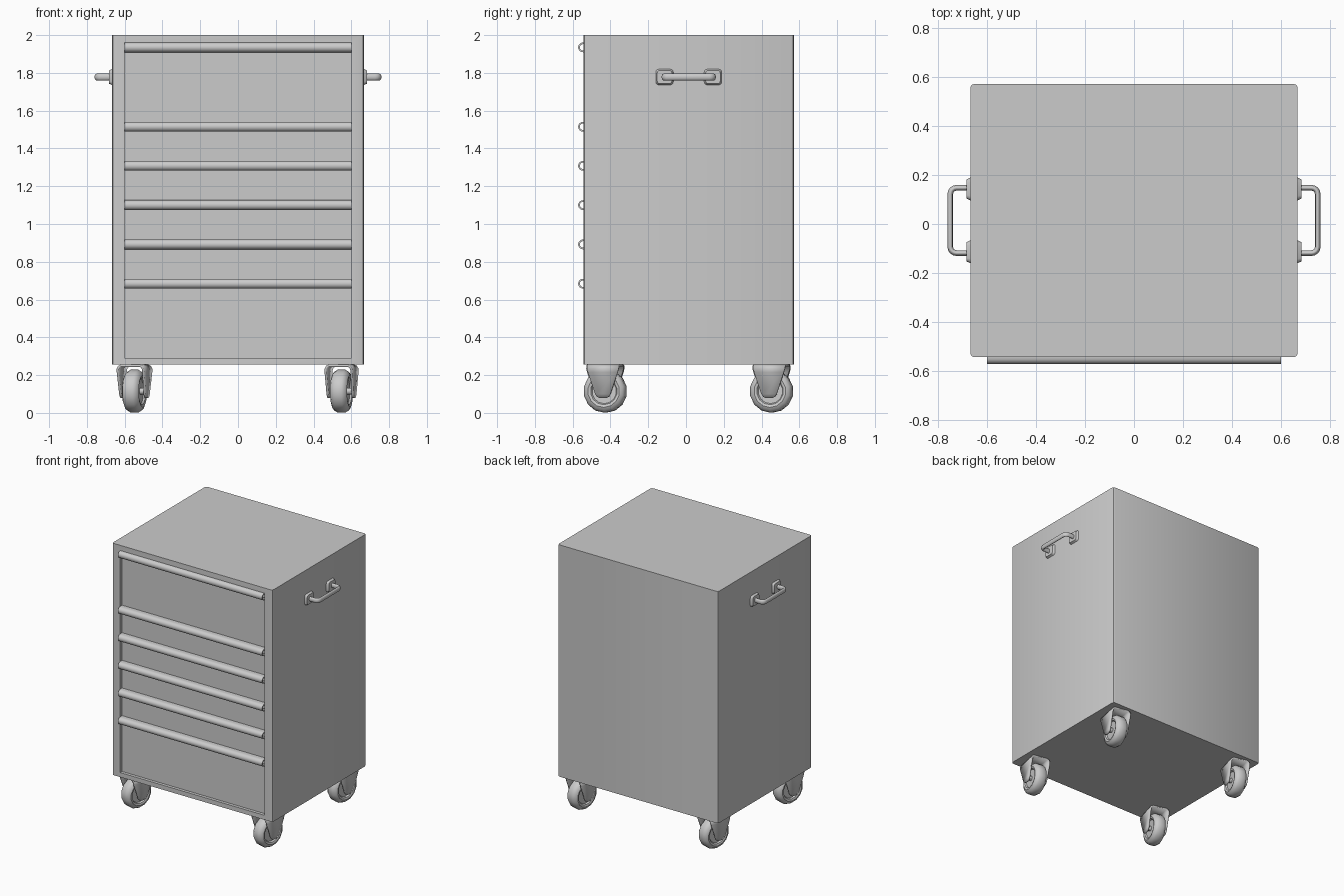
import bpy, bmesh
from math import sin, cos, pi, radians, copysign
from mathutils import Matrix, Vector

if "Cube" in bpy.data.objects:
    bpy.data.objects.remove(bpy.data.objects["Cube"])


def finish(name, bm, smooth=True):
    bmesh.ops.recalc_face_normals(bm, faces=bm.faces)
    me = bpy.data.meshes.new(name)
    bm.to_mesh(me)
    bm.free()
    ob = bpy.data.objects.new(name, me)
    bpy.context.collection.objects.link(ob)
    if smooth:
        bpy.ops.object.select_all(action='DESELECT')
        ob.select_set(True)
        bpy.context.view_layer.objects.active = ob
        bpy.ops.object.shade_smooth_by_angle(angle=radians(40))
    return ob


def rounded_box(size, centre, axis, radius, segs):
    """Box with the four edges along one axis rounded."""
    bm = bmesh.new()
    bmesh.ops.create_cube(bm, size=1, matrix=Matrix.Translation(centre) @ Matrix.Diagonal((*size, 1)))
    edges = [e for e in bm.edges if abs((e.verts[0].co - e.verts[1].co)[axis]) > 1e-4]
    bmesh.ops.bevel(bm, geom=edges, offset=radius, segments=segs, profile=0.5, affect='EDGES')
    return bm


# Cabinet body with recessed drawer front
bm = rounded_box((1.334, 1.114, 1.744), (0, 0.014, 1.128), 2, 0.015, 2)
front = min(bm.faces, key=lambda f: f.calc_center_median().y)
for inset, y in ((0.03, -0.543), (0.001, -0.52)):
    bmesh.ops.inset_individual(bm, faces=[front], thickness=inset)
    for v in front.verts:
        v.co = (copysign(0.6, v.co.x), y, 1.96 if v.co.z > 1.1 else 0.29)
finish("cabinet_body", bm)

# Drawer pulls: rolled C-shaped strips, attached at the top
R, r, cy = 0.026, 0.017, -0.545
angles = [radians(90 + i * 20) for i in range(12)]
outer = [(cy + R * cos(a), R * sin(a)) for a in angles]
inner = [(cy + r * cos(a), r * sin(a)) for a in angles]
profile = [(-0.518, R)] + outer + inner[::-1] + [(-0.518, r)]
for i, z in enumerate((1.935, 1.515, 1.308, 1.1, 0.892, 0.684)):
    bm = bmesh.new()
    face = bm.faces.new([bm.verts.new((-0.6, y, z + h)) for y, h in profile])
    ext = bmesh.ops.extrude_face_region(bm, geom=[face], use_keep_orig=True)
    bmesh.ops.translate(bm, vec=(1.2, 0, 0), verts=[g for g in ext["geom"] if isinstance(g, bmesh.types.BMVert)])
    finish(f"drawer_pull_{i + 1}", bm)

# Side handles: flattened bent bar on two tapered plates
hy, hz = 0.0145, 1.778
for s, side in ((-1, "left"), (1, "right")):
    xo, half, rad = 0.749, 0.133, 0.025
    pts = [(0.665, half)]
    pts += [(xo - rad + rad * sin(k * pi / 8), half - rad + rad * cos(k * pi / 8)) for k in range(5)]
    pts += [(x, -y) for x, y in reversed(pts)]
    cu = bpy.data.curves.new(f"{side}_handle", 'CURVE')
    cu.dimensions = '3D'
    cu.bevel_depth, cu.bevel_resolution, cu.use_fill_caps = 0.0115, 2, True
    sp = cu.splines.new('POLY')
    sp.points.add(len(pts) - 1)
    for p, (x, y) in zip(sp.points, pts):
        p.co = (s * x, y, 0, 1)
    ob = bpy.data.objects.new(f"{side}_handle", cu)
    bpy.context.collection.objects.link(ob)
    ob.location = (0, hy, hz)
    ob.scale.z = 1.6
    for t, end in ((-1, "front"), (1, "back")):
        c = Vector((s * 0.674, hy + t * 0.128, hz))
        bm = rounded_box((0.018, 0.095, 0.086), c, 0, 0.018, 3)
        for v in bm.verts:
            if abs(v.co.x) > 0.675:
                v.co.y = c.y + (v.co.y - c.y) * 0.82
                v.co.z = c.z + (v.co.z - c.z) * 0.82
        finish(f"{side}_handle_plate_{end}", bm)

# Casters: (x, z, half width) rows of half a fork, and half a wheel profile (x, radius)
fork = [(0.066, 0.078, 0.015), (0.066, 0.085, 0.031), (0.067, 0.1, 0.041), (0.07, 0.215, 0.08),
        (0.069, 0.233, 0.085), (0.062, 0.245, 0.086), (0.05, 0.25, 0.086)]
fork += [(-x, z, w) for x, z, w in reversed(fork)]
tyre = [(0.032, 0.0), (0.032, 0.066), (0.042, 0.072), (0.046, 0.086), (0.038, 0.103), (0.02, 0.114)]
tyre += [(-x, q) for x, q in reversed(tyre)]
WHEEL = 14
for sx, side in ((-1, "left"), (1, "right")):
    for y, end in ((-0.427, "front"), (0.453, "back")):
        place = Matrix.Translation((sx * 0.548, y, 0)) @ Matrix.Rotation(radians(-15 if sx < 0 else -11), 4, 'Z')
        # Fork
        bm = bmesh.new()
        rows = [[bm.verts.new((x, -w, z)), bm.verts.new((x, w, z))] for x, z, w in fork]
        for a, b in zip(rows, rows[1:]):
            bm.faces.new((a[0], a[1], b[1], b[0]))
        ob = finish(f"caster_fork_{end}_{side}", bm)
        ob.matrix_world = place
        mod = ob.modifiers.new("thickness", 'SOLIDIFY')
        mod.thickness, mod.offset = 0.012, 0
        # Wheel
        bm = bmesh.new()
        vs = [bm.verts.new((x, 0, q)) for x, q in tyre]
        es = [bm.edges.new(p) for p in zip(vs, vs[1:])]
        bmesh.ops.spin(bm, geom=vs + es, cent=(0, 0, 0), axis=(1, 0, 0), angle=2 * pi, steps=WHEEL)
        bmesh.ops.remove_doubles(bm, verts=bm.verts, dist=1e-4)
        ob = finish(f"caster_wheel_{end}_{side}", bm)
        ob.matrix_world = place @ Matrix.Translation((0, 0, 0.115))
        # Axle
        bm = bmesh.new()
        bmesh.ops.create_cone(bm, cap_ends=True, segments=12, radius1=0.018, radius2=0.018, depth=0.132,
                              matrix=Matrix.Rotation(pi / 2, 4, 'Y'))
        ob = finish(f"caster_axle_{end}_{side}", bm)
        ob.matrix_world = place @ Matrix.Translation((0, 0, 0.115))
